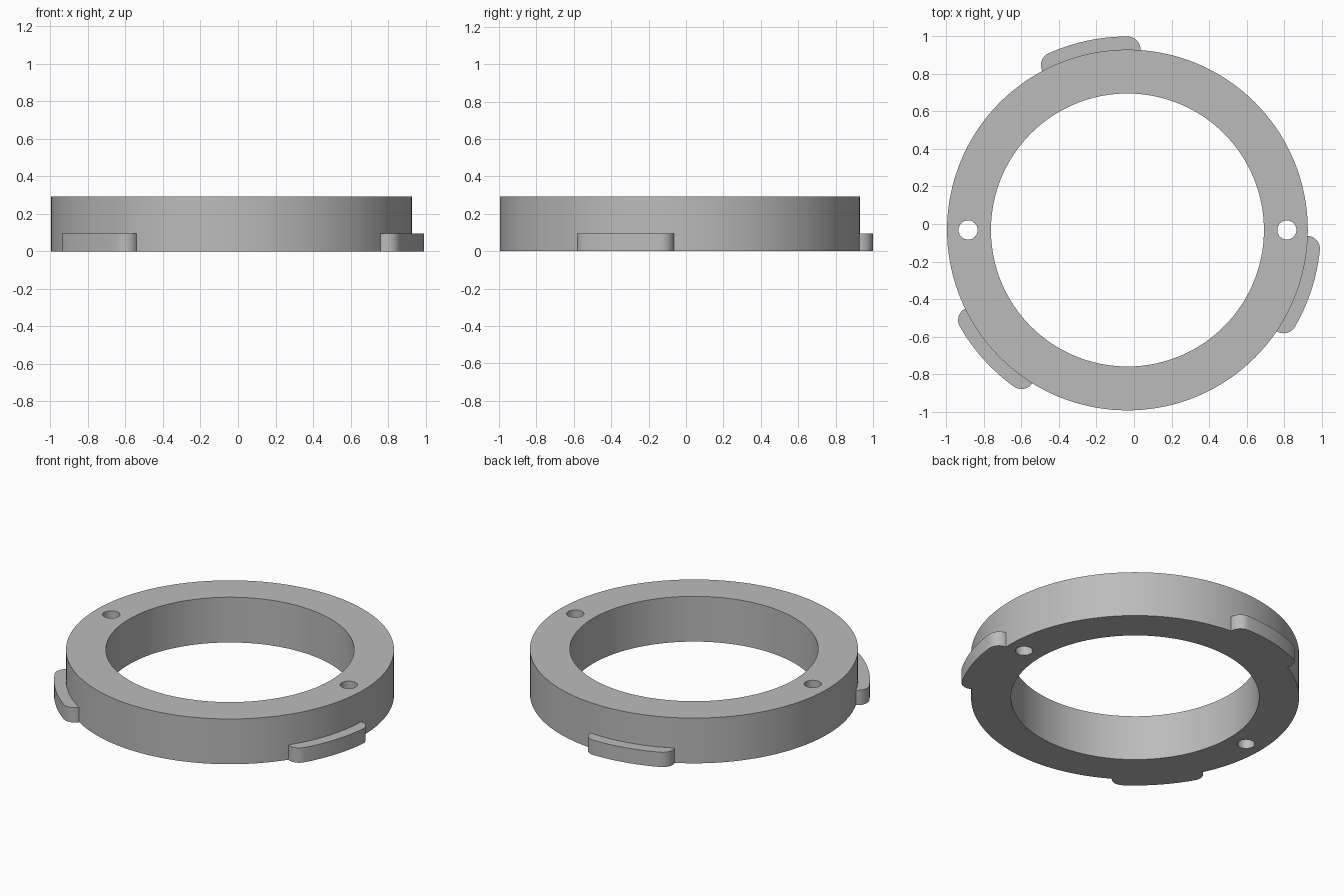
import bpy
import bmesh
from math import sin, cos, radians
from mathutils import Vector

default = bpy.data.objects.get("Cube")
if default:
    bpy.data.objects.remove(default, do_unlink=True)

CENTRE = Vector((-0.035, -0.032, 0))
OUTER, INNER, HEIGHT = 0.962, 0.728, 0.293
TAB_HEIGHT, TAB_RADIUS = 0.096, 0.07
HOLE_OFFSET, HOLE_RADIUS = 0.85, 0.051

grey = bpy.data.materials.new("grey")
grey.use_nodes = True
grey.diffuse_color = (0.5, 0.5, 0.5, 1)
grey.node_tree.nodes["Principled BSDF"].inputs["Base Color"].default_value = (0.5, 0.5, 0.5, 1)


def arc(radius, start, end, steps, centre=Vector((0, 0, 0))):
    """Points along an arc, angles in degrees."""
    angles = [radians(start + (end - start) * i / steps) for i in range(steps + 1)]
    return [centre + Vector((cos(a), sin(a), 0)) * radius for a in angles]


def circle(radius, steps, centre=Vector((0, 0, 0))):
    return arc(radius, 0, 360, steps, centre)[:-1]


def prism(name, outline, bottom, top):
    """Extrude a closed outline upward into a solid."""
    bm = bmesh.new()
    face = bm.faces.new([bm.verts.new(p + CENTRE + Vector((0, 0, bottom))) for p in outline])
    extruded = bmesh.ops.extrude_face_region(bm, geom=[face])["geom"]
    raised = [g for g in extruded if isinstance(g, bmesh.types.BMVert)]
    bmesh.ops.translate(bm, verts=raised, vec=(0, 0, top - bottom))
    bmesh.ops.recalc_face_normals(bm, faces=bm.faces)
    mesh = bpy.data.meshes.new(name)
    bm.to_mesh(mesh)
    bm.free()
    mesh.materials.append(grey)
    obj = bpy.data.objects.new(name, mesh)
    bpy.context.collection.objects.link(obj)
    return obj


def tab_outline(start, end):
    """Curved slot shape that follows the ring's rim, with round ends."""
    first = arc(OUTER, start, start, 1)[0]
    last = arc(OUTER, end, end, 1)[0]
    return (arc(OUTER + TAB_RADIUS, start, end, 12)
            + arc(TAB_RADIUS, end, end + 180, 16, last)[1:]
            + arc(OUTER - TAB_RADIUS, end, start, 12)[1:]
            + arc(TAB_RADIUS, start + 180, start + 360, 16, first)[1:-1])


# Ring body
ring = prism("mounting_ring", circle(OUTER, 144), 0, HEIGHT)
helpers = []


def combine(helper, operation):
    helper.hide_render = True
    modifier = ring.modifiers.new(helper.name, "BOOLEAN")
    modifier.operation = operation
    modifier.solver = "EXACT"
    modifier.object = helper
    helpers.append(helper)


# Three locking tabs around the lower rim
for turn in range(3):
    start = 90 + 120 * turn
    combine(prism("locking_tab", tab_outline(start, start + 24), 0, TAB_HEIGHT), "UNION")

# Central opening and two screw holes
combine(prism("opening_cutter", circle(INNER, 128), -0.1, HEIGHT + 0.1), "DIFFERENCE")
for side in (-1, 1):
    hole = circle(HOLE_RADIUS, 32, Vector((side * HOLE_OFFSET, 0, 0)))
    combine(prism("screw_hole_cutter", hole, -0.1, HEIGHT + 0.1), "DIFFERENCE")

# Apply the cuts, drop the helpers and smooth the curved walls
bpy.ops.object.select_all(action="DESELECT")
ring.select_set(True)
bpy.context.view_layer.objects.active = ring
bpy.ops.object.convert(target="MESH")
for helper in helpers:
    bpy.data.objects.remove(helper, do_unlink=True)
bpy.ops.object.shade_smooth_by_angle(angle=radians(30))
